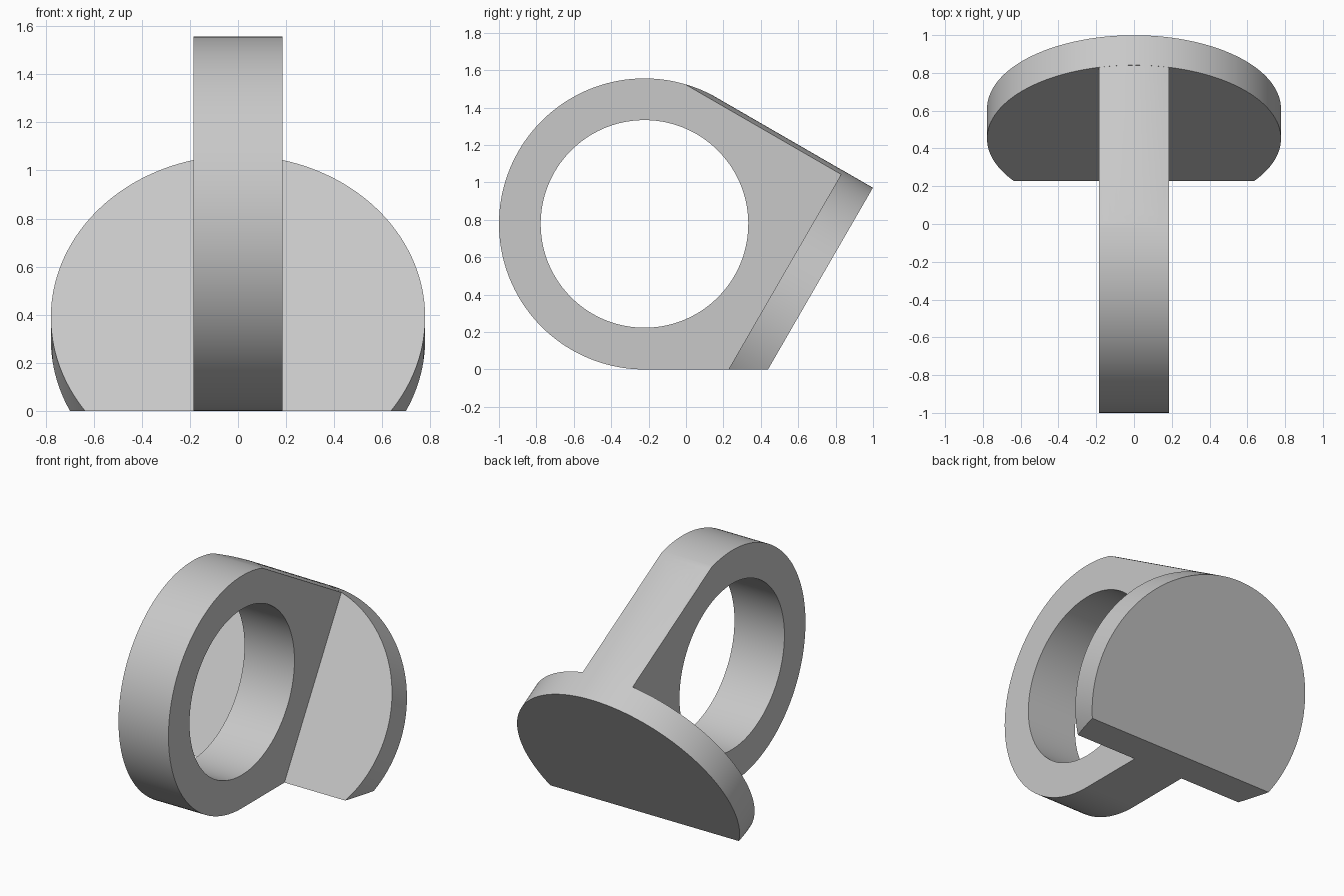
import bpy
import bmesh
from math import sin, cos, radians, sqrt
from mathutils import Vector

if "Cube" in bpy.data.objects:
    bpy.data.objects.remove(bpy.data.objects["Cube"], do_unlink=True)

R = 0.778          # outer radius of ring and plate
HOLE = 0.555       # bore radius
HALF = 0.185       # half width of the ring
THICK = 0.183      # plate thickness
CENTRE = Vector((0, -0.222, R))
U = Vector((0, sqrt(3) / 2, -0.5))   # plate axis, tilted down to the back
V = Vector((0, 0.5, sqrt(3) / 2))    # up along the plate
X = Vector((1, 0, 0))

grey = bpy.data.materials.new("light grey")
grey.use_nodes = True
colour = (0.58, 0.58, 0.58, 1)
grey.diffuse_color = colour
grey.node_tree.nodes["Principled BSDF"].inputs["Base Color"].default_value = colour


def arc(radius, start, end, steps):
    angles = [radians(start + (end - start) * i / steps) for i in range(steps + 1)]
    return [(radius * cos(a), radius * sin(a)) for a in angles]


def prism(name, points, a, b, axis, start, end, floor_cut=False):
    """Extrude a profile in the a-b plane along an axis."""
    bm = bmesh.new()
    face = bm.faces.new([bm.verts.new(CENTRE + a * p + b * q + axis * start)
                         for p, q in points])
    out = bmesh.ops.extrude_face_region(bm, geom=[face])
    moved = [v for v in out["geom"] if isinstance(v, bmesh.types.BMVert)]
    bmesh.ops.translate(bm, verts=moved, vec=axis * (end - start))
    if floor_cut:
        bmesh.ops.bisect_plane(bm, geom=bm.verts[:] + bm.edges[:] + bm.faces[:],
                               plane_co=(0, 0, 0), plane_no=(0, 0, 1),
                               clear_inner=True)
        bmesh.ops.holes_fill(bm, edges=[e for e in bm.edges if e.is_boundary])
    bmesh.ops.recalc_face_normals(bm, faces=bm.faces)
    mesh = bpy.data.meshes.new(name)
    bm.to_mesh(mesh)
    bm.free()
    mesh.materials.append(grey)
    obj = bpy.data.objects.new(name, mesh)
    bpy.context.collection.objects.link(obj)
    return obj


def activate(obj):
    bpy.ops.object.select_all(action="DESELECT")
    obj.select_set(True)
    bpy.context.view_layer.objects.active = obj


def apply_boolean(obj, cutter, operation):
    mod = obj.modifiers.new(operation, "BOOLEAN")
    mod.operation = operation
    mod.solver = "EXACT"
    mod.object = cutter
    activate(obj)
    bpy.ops.object.modifier_apply(modifier=mod.name)
    bpy.data.objects.remove(cutter, do_unlink=True)


# Ring with its arm reaching back to the plate
foot = (R / 2 - R) / V.z
outline = arc(R, 90, 300, 84) + [(R, foot), (R, R + 0.02), (0, R + 0.02)]
ring = prism("ring", outline, U, V, X, -HALF, HALF)

# Round the arm's top to follow the plate's rim
crown = arc(R - 0.0005, 0, 180, 90) + [(-R, -2), (R, -2)]
apply_boolean(ring, prism("crown_cutter", crown, X, V, U, -2, 2), "INTERSECT")

# Bore
bore = arc(HOLE, 0, 360, 128)[:-1]
apply_boolean(ring, prism("bore_cutter", bore, U, V, X, -1, 1), "DIFFERENCE")

# Tilted round plate, cut flat at the floor
plate = prism("plate", arc(R, 0, 360, 180)[:-1], X, V, U, R, R + THICK, floor_cut=True)

for obj in (ring, plate):
    activate(obj)
    bpy.ops.object.shade_smooth_by_angle(angle=radians(30))
